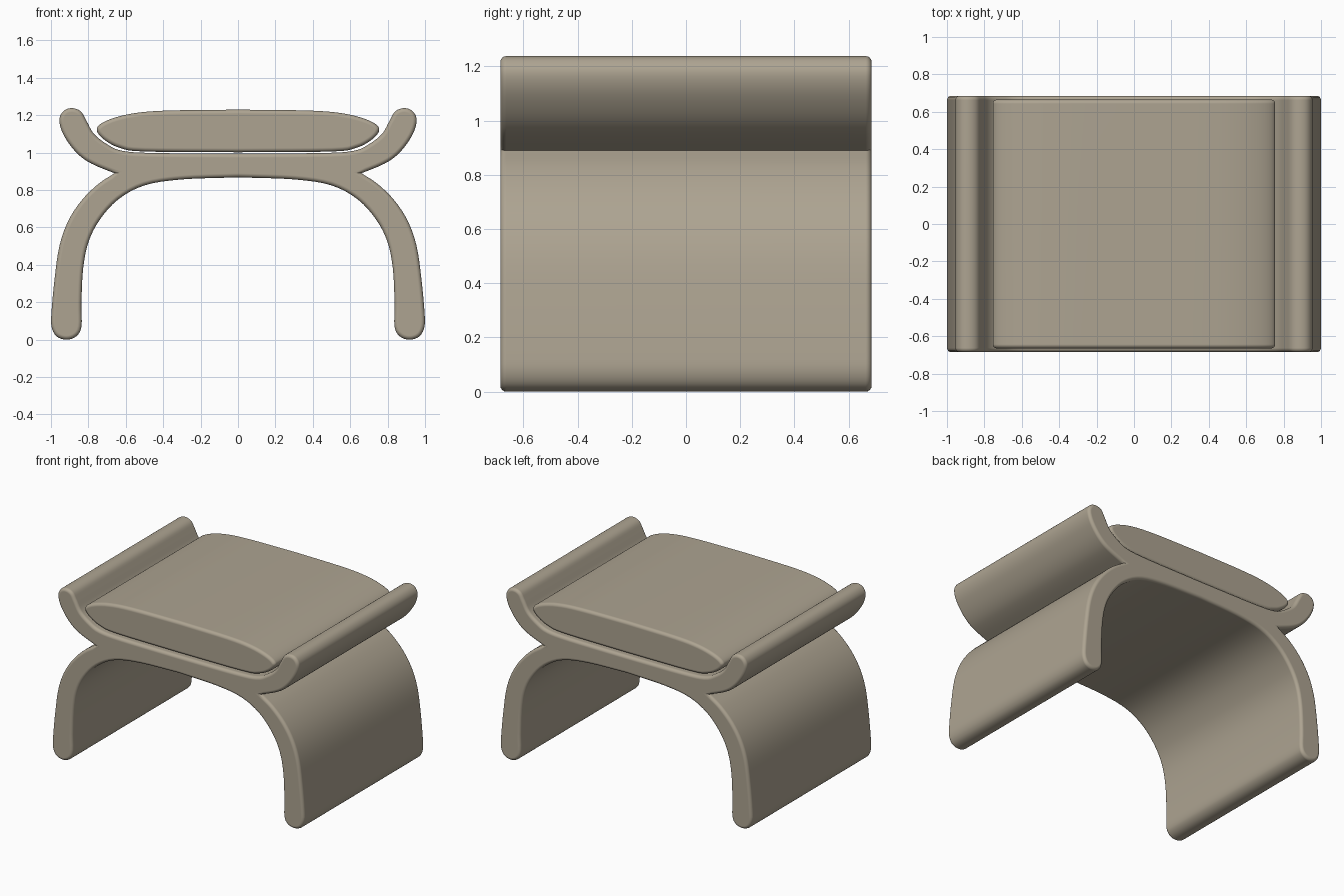
import bpy
import bmesh
import math
from mathutils import Vector

cube = bpy.data.objects.get("Cube")
if cube:
    bpy.data.objects.remove(cube, do_unlink=True)

taupe = bpy.data.materials.new("warm taupe")
taupe.use_nodes = True
taupe.diffuse_color = (0.42, 0.37, 0.285, 1)
shader = taupe.node_tree.nodes["Principled BSDF"]
shader.inputs["Base Color"].default_value = taupe.diffuse_color
shader.inputs["Roughness"].default_value = 0.7


def smooth_path(points, steps=4):
    """Catmull-Rom curve through the points, keeping both ends."""
    pts = [Vector(p) for p in points]
    pts = [2 * pts[0] - pts[1]] + pts + [2 * pts[-1] - pts[-2]]
    path = []
    for a, b, c, d in zip(pts, pts[1:], pts[2:], pts[3:]):
        for i in range(steps):
            t = i / steps
            path.append(0.5 * (2 * b + (c - a) * t
                               + (2 * a - 5 * b + 4 * c - d) * t ** 2
                               + (3 * b - a - 3 * c + d) * t ** 3))
    return path + [pts[-2]]


def mirrored(half):
    """Closed outline from a right half that runs from top centre to bottom centre."""
    left = [Vector((-p.x, p.y)) for p in reversed(half[1:-1])]
    return half + left


def extruded_part(name, outline, half_depth, rim):
    """Extrude an x-z outline along y and round the rims of both end faces."""
    bm = bmesh.new()
    front = bm.faces.new([bm.verts.new((p.x, -half_depth, p.y)) for p in outline])
    result = bmesh.ops.extrude_face_region(bm, geom=[front], use_keep_orig=True)
    moved = [v for v in result["geom"] if isinstance(v, bmesh.types.BMVert)]
    bmesh.ops.translate(bm, verts=moved, vec=(0, 2 * half_depth, 0))
    bmesh.ops.recalc_face_normals(bm, faces=bm.faces)
    rims = [e for e in bm.edges if abs(e.verts[0].co.y - e.verts[1].co.y) < half_depth]
    bmesh.ops.bevel(bm, geom=rims, offset=rim, segments=4, profile=0.5,
                    affect="EDGES", clamp_overlap=False)
    bmesh.ops.recalc_face_normals(bm, faces=bm.faces)
    mesh = bpy.data.meshes.new(name)
    bm.to_mesh(mesh)
    bm.free()
    mesh.materials.append(taupe)
    part = bpy.data.objects.new(name, mesh)
    bpy.context.collection.objects.link(part)
    bpy.ops.object.select_all(action="DESELECT")
    part.select_set(True)
    bpy.context.view_layer.objects.active = part
    bpy.ops.object.shade_smooth_by_angle(angle=math.radians(40))
    weighted = part.modifiers.new("even shading", "WEIGHTED_NORMAL")
    weighted.keep_sharp = True
    return part


# Seat top and upturned arm, ending at the crease above the leg
arm = smooth_path([
    (0, 0.995), (0.45, 0.998), (0.62, 1.01), (0.7, 1.045), (0.77, 1.1),
    (0.81, 1.17), (0.84, 1.22), (0.885, 1.238), (0.93, 1.225), (0.955, 1.18),
    (0.94, 1.11), (0.89, 1.03), (0.83, 0.97), (0.76, 0.93), (0.66, 0.89)])

# Curved leg, rounded foot and underside of the arch
leg = smooth_path([
    (0.66, 0.89), (0.75, 0.83), (0.84, 0.74), (0.91, 0.63), (0.955, 0.5),
    (0.98, 0.33), (0.997, 0.15), (0.997, 0.07), (0.97, 0.018), (0.917, 0),
    (0.865, 0.018), (0.837, 0.07), (0.837, 0.2), (0.828, 0.38), (0.8, 0.52),
    (0.74, 0.64), (0.64, 0.75), (0.5, 0.825), (0.3, 0.857), (0, 0.868)])

extruded_part("bench_frame", mirrored(arm + leg[1:]), 0.685, 0.022)

# Loose seat cushion with tapered sides
cushion = smooth_path([
    (0, 1.23), (0.38, 1.225), (0.56, 1.21), (0.68, 1.18), (0.745, 1.145),
    (0.752, 1.11), (0.71, 1.065), (0.63, 1.025), (0.5, 1.006), (0, 1.002)])
extruded_part("seat_cushion", mirrored(cushion), 0.665, 0.022)
